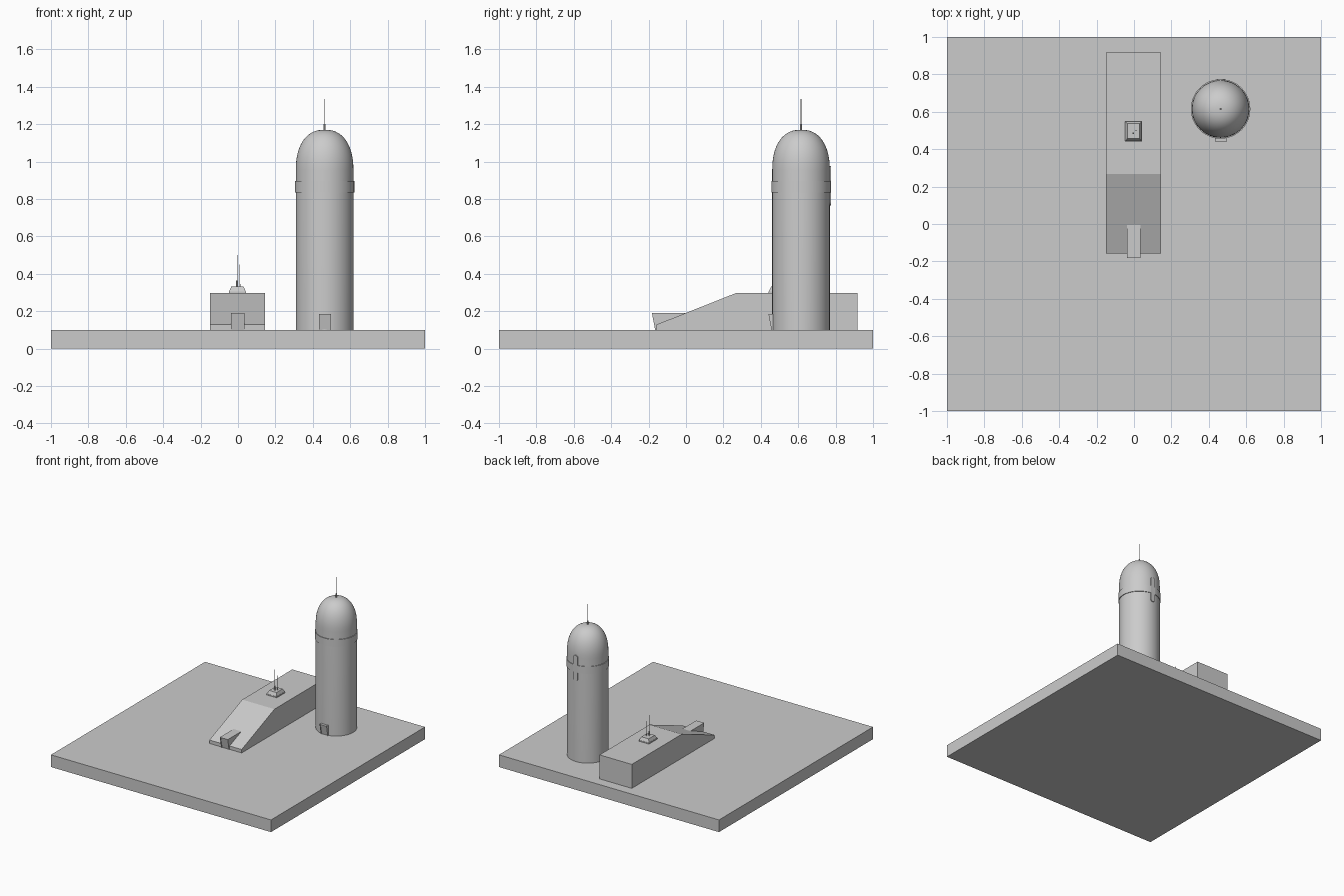
import bpy, bmesh, math
from mathutils import Matrix

if "Cube" in bpy.data.objects:
    bpy.data.objects.remove(bpy.data.objects["Cube"])


def finish(name, bm, smooth=False):
    bmesh.ops.recalc_face_normals(bm, faces=bm.faces)
    me = bpy.data.meshes.new(name)
    bm.to_mesh(me)
    bm.free()
    ob = bpy.data.objects.new(name, me)
    bpy.context.collection.objects.link(ob)
    if smooth:
        bpy.ops.object.select_all(action='DESELECT')
        bpy.context.view_layer.objects.active = ob
        ob.select_set(True)
        bpy.ops.object.shade_smooth_by_angle(angle=math.radians(35))
    return ob


def extrude_profile(name, pts, x0, x1):
    """Extrude a (y, z) outline along x."""
    bm = bmesh.new()
    face = bm.faces.new([bm.verts.new((x0, y, z)) for y, z in pts])
    new = bmesh.ops.extrude_face_region(bm, geom=[face])['geom']
    bmesh.ops.translate(bm, vec=(x1 - x0, 0, 0),
                        verts=[v for v in new if isinstance(v, bmesh.types.BMVert)])
    return finish(name, bm)


def lathe(name, pts, x, y, steps=48):
    """Spin an (r, z) outline around the vertical through x, y."""
    bm = bmesh.new()
    vs = [bm.verts.new((x + r, y, z)) for r, z in pts]
    edges = [bm.edges.new(p) for p in zip(vs, vs[1:])]
    bmesh.ops.spin(bm, geom=vs + edges, cent=(x, y, 0), axis=(0, 0, 1),
                   angle=math.tau, steps=steps)
    bmesh.ops.remove_doubles(bm, verts=bm.verts, dist=1e-5)
    return finish(name, bm, True)


def frustum(name, x, y, z0, z1, half0, half1):
    """Tapered block; halves are (x, y) half sizes at bottom and top."""
    bm = bmesh.new()
    bmesh.ops.create_cube(bm, size=2)
    for v in bm.verts:
        h = half1 if v.co.z > 0 else half0
        v.co = (x + v.co.x * h[0], y + v.co.y * h[1], z1 if v.co.z > 0 else z0)
    return finish(name, bm)


def porch(name, x, half, top, bottom, back, z1, wall):
    """Entrance with leaning front: two cheeks, a roof and a recessed door."""
    side = [(top, z1), (bottom, 0.1), (back, 0.1), (back, z1)]
    for s, tag in ((-1, "left"), (1, "right")):
        extrude_profile(f"{name}_{tag}_wall", side, x + s * half, x + s * (half - wall))
    extrude_profile(f"{name}_roof", [(top, z1), (top + 0.001, z1 - wall),
                                     (back, z1 - wall), (back, z1)],
                    x - half + wall, x + half - wall)
    d = wall
    extrude_profile(f"{name}_door", [(top + d, z1 - wall), (bottom + d, 0.1),
                                     (back, 0.1), (back, z1 - wall)],
                    x - half + wall, x + half - wall)


# Base slab
frustum("base_slab", 0, 0, 0, 0.1, (1, 1), (1, 1))

# Bunker with sloping front
extrude_profile("bunker", [(-0.158, 0.1), (-0.158, 0.128), (0.268, 0.297),
                           (0.917, 0.297), (0.917, 0.1)], -0.149, 0.144)
porch("bunker_porch", -0.002, 0.036, -0.182, -0.165, 0.0, 0.189, 0.005)

# Roof hatch with twin aerials
frustum("hatch_base", -0.003, 0.496, 0.295, 0.306, (0.046, 0.055), (0.046, 0.055))
frustum("hatch_top", -0.003, 0.496, 0.306, 0.331, (0.044, 0.053), (0.033, 0.040))
for i, (x, y, r, mid, top) in enumerate([(-0.005, 0.485, 0.005, 0.365, 0.5),
                                         (0.01, 0.5, 0.003, 0.345, 0.45)]):
    lathe(f"hatch_aerial_{i + 1}", [(0, 0.325), (r, 0.325), (r, mid), (0.0015, mid),
                                    (0.0015, top), (0, top)], x, y, 10)

# Tower with rounded cap
TX, TY, R = 0.463, 0.615, 0.154
dome = []
for i in range(15):
    a = math.pi / 2 * i / 14
    dome.append((R * math.cos(a) ** 0.85 if i < 14 else 0,
                 0.955 + 0.215 * math.sin(a) ** 0.9))
lathe("tower", [(0, 0.1), (R, 0.1)] + dome, TX, TY)
lathe("tower_ring", [(R - 0.005, 0.835), (R + 0.005, 0.835),
                     (R + 0.005, 0.895), (R - 0.005, 0.895), (R - 0.005, 0.835)], TX, TY)
lathe("tower_aerial", [(0, 1.16), (0.006, 1.16), (0.006, 1.2), (0.0018, 1.2),
                       (0.0018, 1.335), (0, 1.335)], TX, TY, 10)
porch("tower_porch", TX + 0.001, 0.032, 0.441, 0.457, 0.49, 0.184, 0.005)

# Upright rounded panel on the back of the tower
bm = bmesh.new()
hw = 0.02
outline = [(TX + hw * math.cos(math.pi * i / 8), 0.955 + hw * math.sin(math.pi * i / 8))
           for i in range(9)]
outline += [(TX - hw * math.cos(math.pi * i / 8), 0.785 - hw * math.sin(math.pi * i / 8))
            for i in range(9)]
face = bm.faces.new([bm.verts.new((x, TY + R - 0.012, z)) for x, z in outline])
new = bmesh.ops.extrude_face_region(bm, geom=[face])['geom']
bmesh.ops.translate(bm, vec=(0, 0.018, 0),
                    verts=[v for v in new if isinstance(v, bmesh.types.BMVert)])
finish("tower_back_panel", bm, True)
